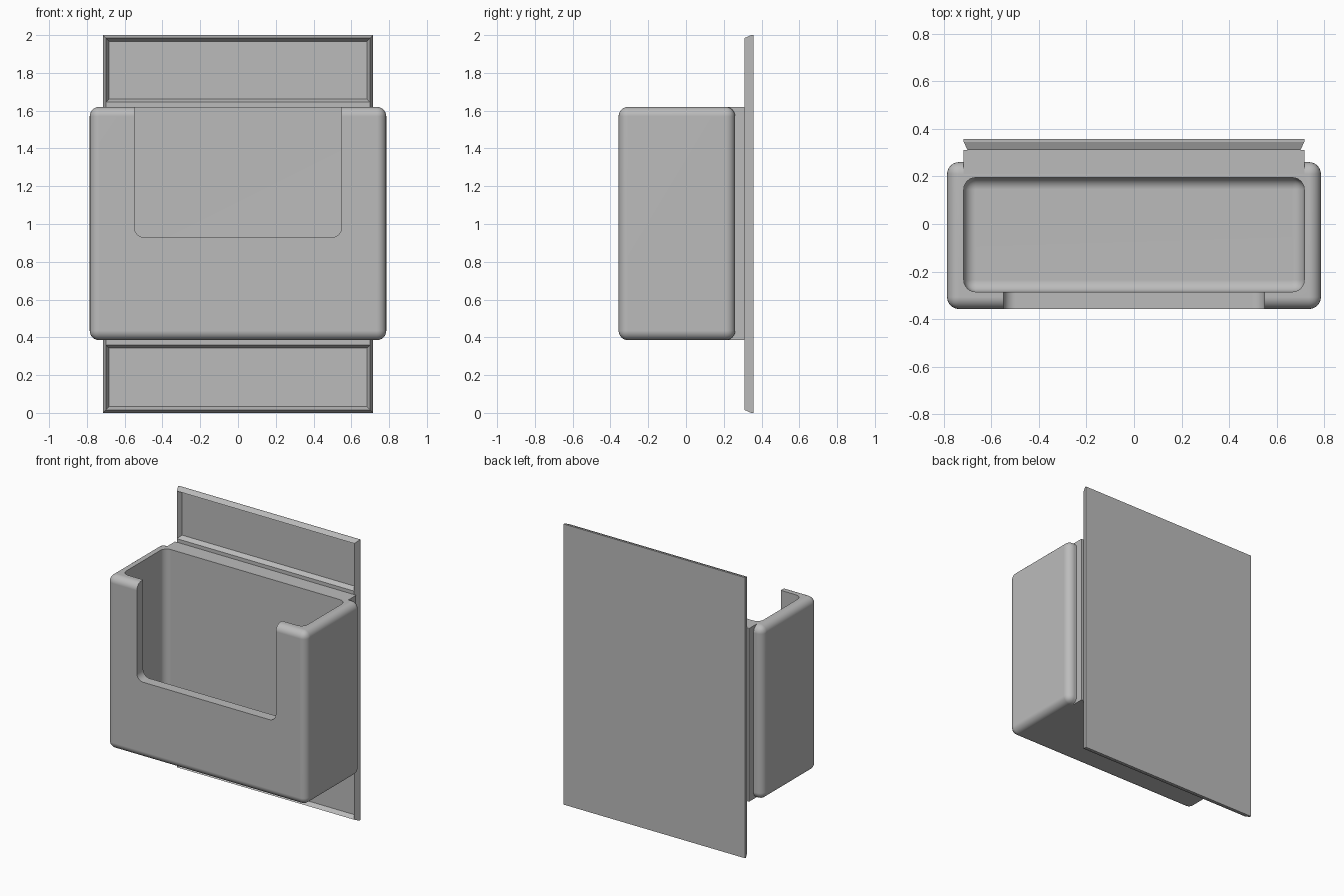
import bpy, bmesh, math

old = bpy.data.objects.get("Cube")
if old:
    bpy.data.objects.remove(old, do_unlink=True)

grey = bpy.data.materials.new("plain grey")
grey.use_nodes = True
colour = (0.5, 0.5, 0.5, 1)
grey.diffuse_color = colour
grey.node_tree.nodes["Principled BSDF"].inputs["Base Color"].default_value = colour

HALF = 0.715             # half width of plate, spacer and cavity
BOTTOM, TOP = 0.385, 1.62  # heights of the holder


def box_mesh(half_x, y0, y1, z0, z1):
    bm = bmesh.new()
    bmesh.ops.create_cube(bm, size=1)
    for v in bm.verts:
        v.co = (v.co.x * 2 * half_x,
                y0 if v.co.y < 0 else y1,
                z0 if v.co.z < 0 else z1)
    return bm


def round_edges(bm, edges, radius):
    bmesh.ops.bevel(bm, geom=list(edges), offset=radius, segments=6,
                    profile=0.5, affect='EDGES')


def finish(name, bm):
    bmesh.ops.recalc_face_normals(bm, faces=bm.faces)
    mesh = bpy.data.meshes.new(name)
    bm.to_mesh(mesh)
    bm.free()
    mesh.materials.append(grey)
    ob = bpy.data.objects.new(name, mesh)
    bpy.context.collection.objects.link(ob)
    return ob


def activate(ob):
    bpy.ops.object.select_all(action='DESELECT')
    ob.select_set(True)
    bpy.context.view_layer.objects.active = ob


def cut(ob, cutter):
    mod = ob.modifiers.new("cut", 'BOOLEAN')
    mod.operation = 'DIFFERENCE'
    mod.solver = 'EXACT'
    mod.object = cutter
    activate(ob)
    bpy.ops.object.modifier_apply(modifier=mod.name)
    bpy.data.objects.remove(cutter, do_unlink=True)


# Rounded holder body
bm = box_mesh(0.785, -0.357, 0.26, BOTTOM, TOP)
round_edges(bm, bm.edges, 0.05)
holder = finish("holder", bm)

# Open cavity with rounded corners and floor
bm = box_mesh(HALF, -0.285, 0.195, BOTTOM + 0.07, TOP + 0.3)
round_edges(bm, bm.edges, 0.05)
cut(holder, finish("cavity_cutter", bm))

# Front opening, rounded only along its depth
bm = box_mesh(0.548, -0.5, -0.2, 0.93, TOP + 0.3)
round_edges(bm, [e for e in bm.edges
                 if abs(e.verts[0].co.y - e.verts[1].co.y) > 0.1], 0.05)
cut(holder, finish("opening_cutter", bm))

activate(holder)
bpy.ops.object.shade_smooth_by_angle(angle=math.radians(30))
normals = holder.modifiers.new("even shading", 'WEIGHTED_NORMAL')
normals.keep_sharp = True

# Spacer joining the holder to the plate
finish("spacer", box_mesh(HALF, 0.21, 0.31, BOTTOM, TOP))

# Back plate: a thin slab whose front edges slope inward
bm = box_mesh(HALF, 0.345, 0.357, 0, 2)
front = min(bm.faces, key=lambda f: f.calc_center_median().y)
bmesh.ops.inset_individual(bm, faces=[front], thickness=0.022, depth=0.035)

# Split its front into three panels and sink the outer two
for z in (0.36, 1.645):
    panels = [f for f in bm.faces if f.calc_center_median().y < 0.315]
    edges = {e for f in panels for e in f.edges}
    verts = {v for f in panels for v in f.verts}
    bmesh.ops.bisect_plane(bm, geom=panels + list(edges) + list(verts),
                           plane_co=(0, 0, z), plane_no=(0, 0, 1))
bm.normal_update()
pockets = [f for f in bm.faces if f.calc_center_median().y < 0.315
           and abs(f.calc_center_median().z - 1) > 0.5]
bmesh.ops.inset_individual(bm, faces=pockets, thickness=0.025, depth=-0.033)
finish("back_plate", bm)
